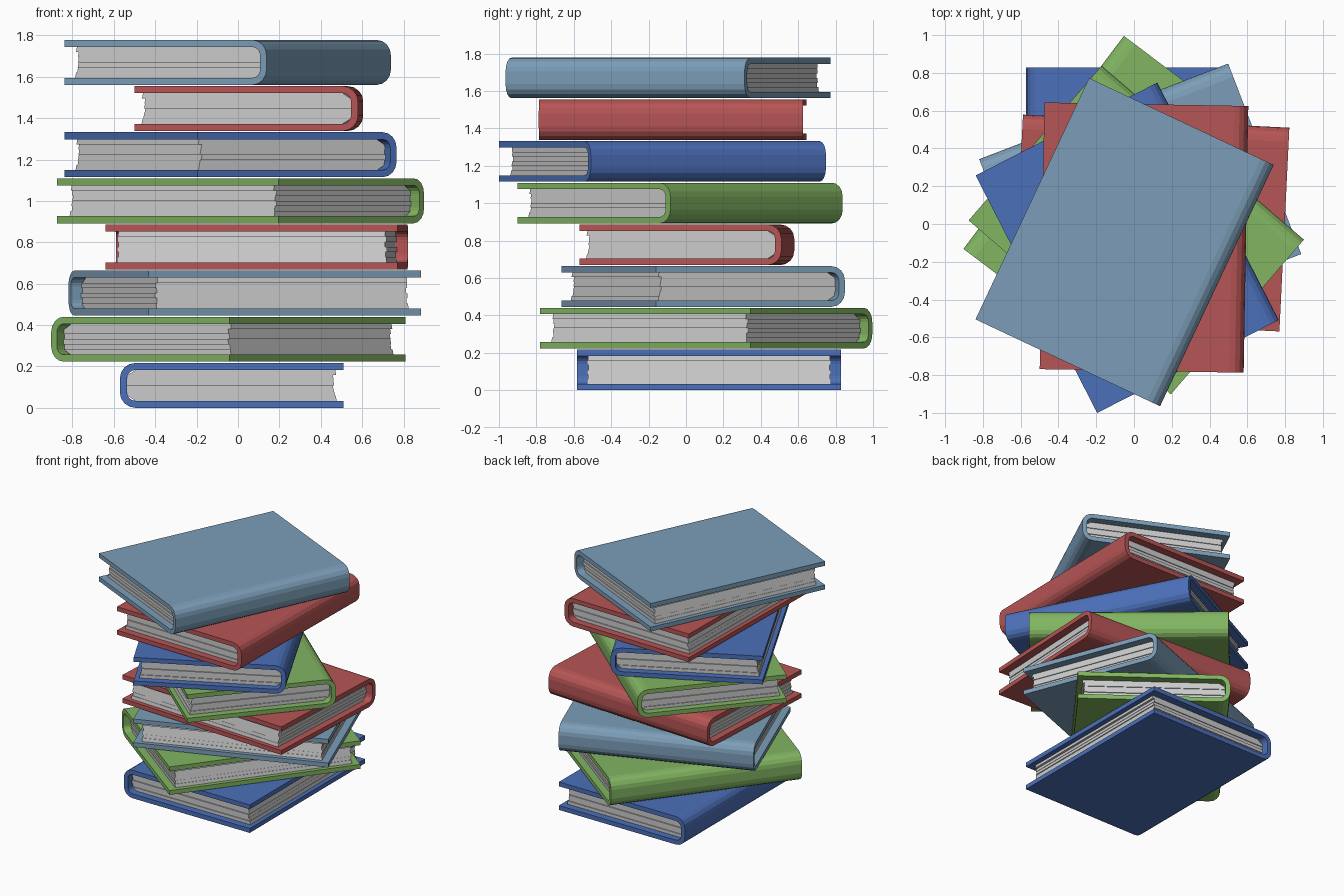
import bpy, bmesh
from math import sin, cos, pi, radians

if "Cube" in bpy.data.objects:
    bpy.data.objects.remove(bpy.data.objects["Cube"])

W, L, T = 1.08, 1.412, 0.217        # spine-to-edge width, length, thickness
PITCH = 0.223                       # height step between books
BOARD = 0.034                       # cover thickness


def material(name, rgb):
    m = bpy.data.materials.new(name)
    m.diffuse_color = (*rgb, 1)
    m.use_nodes = True
    m.node_tree.nodes["Principled BSDF"].inputs["Base Color"].default_value = m.diffuse_color
    return m


def arc(cx, cz, r, a0, a1, n=4):
    return [(cx + r * cos(radians(a0 + (a1 - a0) * i / n)),
             cz + r * sin(radians(a0 + (a1 - a0) * i / n))) for i in range(n + 1)]


def finish(bm, name, mat, loc, angle):
    bmesh.ops.recalc_face_normals(bm, faces=bm.faces)
    me = bpy.data.meshes.new(name)
    bm.to_mesh(me)
    bm.free()
    ob = bpy.data.objects.new(name, me)
    ob.location, ob.rotation_euler = loc, (0, 0, angle)
    if mat:
        me.materials.append(mat)
    bpy.context.collection.objects.link(ob)


# Cover: C-shaped profile with rounded spine (spine towards +x), extruded in y
def cover(name, mat, loc, angle):
    h, x = T / 2, W / 2
    R, r, hi = 0.075, 0.042, T / 2 - BOARD
    outer = [(-x, -h)] + arc(x - R, -h + R, R, -90, 0) + arc(x - R, h - R, R, 0, 90) + [(-x, h)]
    xi = x - BOARD
    inner = [(-x, -hi)] + arc(xi - r, -hi + r, r, -90, 0) + arc(xi - r, hi - r, r, 0, 90) + [(-x, hi)]
    bm = bmesh.new()
    rows = [[[bm.verts.new((px, y, pz)) for px, pz in prof] for prof in (outer, inner)]
            for y in (-L / 2, L / 2)]
    (o0, i0), (o1, i1) = rows
    for k in range(len(outer) - 1):
        for a, b in ((o0, o1), (i0, i1), (o0, i0), (o1, i1)):
            bm.faces.new((a[k], a[k + 1], b[k + 1], b[k]))
    for k in (0, -1):
        bm.faces.new((o0[k], o1[k], i1[k], i0[k]))
    finish(bm, name, mat, loc, angle)


# Page block: stacked sheaves with slightly stepped edges, lofted as one solid
def pages(name, loc, angle):
    hi, xs = T / 2 - BOARD, W / 2 - BOARD
    edge = [0.032, 0.040, 0.046, 0.044, 0.046, 0.034]     # fore-edge insets
    side = [0.054, 0.060, 0.053, 0.061, 0.055, 0.060]     # end insets
    n = len(edge)
    bm = bmesh.new()
    rings = []
    for i in range(n):
        for j, skew in ((0, 0.0), (1, 0.005)):
            z = -hi + 2 * hi * (i + j) / n
            over = max(0, abs(z) - (hi - 0.042))            # follow the rounded spine
            sx = xs - (0.042 - max(0, 0.042**2 - over**2) ** 0.5)
            fx, y = -W / 2 + edge[i] + skew, L / 2 - side[i]
            rings.append([bm.verts.new(p) for p in
                          ((fx, -y, z), (sx, -y, z), (sx, y, z), (fx, y, z))])
    for a, b in zip(rings, rings[1:]):
        for k in range(4):
            q = (k + 1) % 4
            bm.faces.new((a[k], a[q], b[q], b[k]))
    bm.faces.new(rings[0])
    bm.faces.new(rings[-1])
    finish(bm, name, None, loc, angle)


blue = material("blue", (0.07, 0.16, 0.48))
green = material("green", (0.22, 0.46, 0.12))
red = material("red", (0.47, 0.09, 0.09))
pale = material("pale_blue", (0.20, 0.34, 0.48))

# Stack from bottom to top: colour, centre x, centre y, spine direction
stack = [
    (blue, -0.031, 0.123, 180),
    (green, -0.047, 0.107, 143),
    (pale, 0.033, 0.092, 111),
    (red, 0.091, 0.005, 87.2),
    (green, 0.012, -0.032, 49.3),
    (blue, -0.036, -0.126, 27.1),
    (red, 0.053, -0.072, -1.0),
    (pale, -0.050, -0.096, -25.2),
]
for i, (mat, x, y, deg) in enumerate(stack):
    loc = (x, y, T / 2 + i * PITCH)
    cover(f"book_cover_{i + 1}", mat, loc, radians(deg))
    pages(f"book_pages_{i + 1}", loc, radians(deg))
